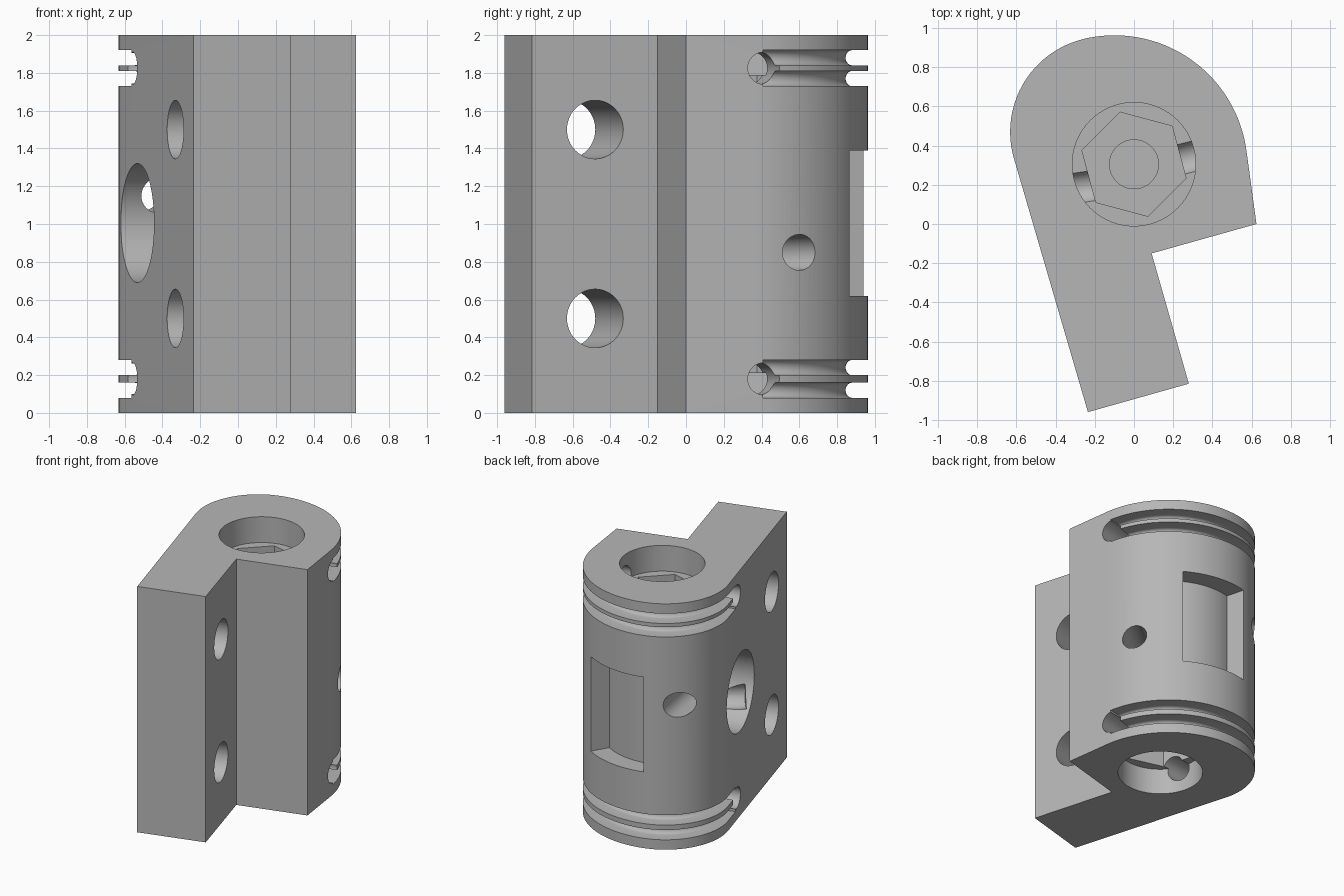
import bpy, bmesh
from math import sin, cos, pi, radians
from mathutils import Vector

if "Cube" in bpy.data.objects:
    bpy.data.objects.remove(bpy.data.objects["Cube"])

grey = bpy.data.materials.new("plain_grey")
grey.use_nodes = True
grey.diffuse_color = (0.47, 0.47, 0.47, 1)
grey.node_tree.nodes["Principled BSDF"].inputs["Base Color"].default_value = (0.47, 0.47, 0.47, 1)

TILT = radians(16)
ACROSS = Vector((cos(TILT), sin(TILT), 0))
BIG, BIG_R = Vector((-0.10, 0.283)), 0.68
SMALL, SMALL_R = Vector((-0.145, 0.47)), 0.487
BORE = Vector((0, 0.305, 0))


def make_object(name, bm):
    bmesh.ops.recalc_face_normals(bm, faces=bm.faces)
    mesh = bpy.data.meshes.new(name)
    bm.to_mesh(mesh)
    bm.free()
    obj = bpy.data.objects.new(name, mesh)
    bpy.context.collection.objects.link(obj)
    mesh.materials.append(grey)
    return obj


def loft(name, rings):
    """Join closed rings of equal length and cap both ends."""
    bm = bmesh.new()
    loops = [[bm.verts.new(p) for p in ring] for ring in rings]
    n = len(loops[0])
    for a, b in zip(loops, loops[1:]):
        for i in range(n):
            j = (i + 1) % n
            bm.faces.new((a[i], a[j], b[j], b[i]))
    bm.faces.new(loops[0])
    bm.faces.new(loops[-1])
    return make_object(name, bm)


def prism(name, outline, low, high):
    return loft(name, [[(p[0], p[1], z) for p in outline] for z in (low, high)])


def rod(name, start, end, radius, sides=64, turn=0):
    """Straight cylinder between two points."""
    start, end = Vector(start), Vector(end)
    axis = (end - start).normalized()
    side = Vector((1, 0, 0)) if abs(axis.z) > 0.9 else axis.cross(Vector((0, 0, 1))).normalized()
    other = axis.cross(side)
    ring = [radius * (cos(turn + 2 * pi * i / sides) * side + sin(turn + 2 * pi * i / sides) * other)
            for i in range(sides)]
    return loft(name, [[start + p for p in ring], [end + p for p in ring]])


def arc(centre, radius, first, last, steps=38):
    """Points on an arc, each with its outward normal."""
    result = []
    for i in range(steps + 1):
        a = radians(first + (last - first) * i / steps)
        n = Vector((cos(a), sin(a)))
        result.append((centre + n * radius, n))
    return result


# Main body: rounded head with an offset leg
head = arc(BIG, BIG_R, 8, 103) + arc(SMALL, SMALL_R, 103, 196)[1:]
outline = [(-0.235, -0.96), (0.28, -0.815), (0.09, -0.15), (0.625, 0)]
body = prism("joint_body", outline + [p for p, n in head], 0, 2)

cutters = []

# Stepped centre bore, mirrored at top and bottom
for face, s in ((2, -1), (0, 1)):
    for radius, depth, sides in ((0.315, 0.21, 96), (0.275, 0.4, 6), (0.125, 0.52, 48)):
        start = BORE + Vector((0, 0, face - s * 0.1))
        end = BORE + Vector((0, 0, face + s * depth))
        turn = s * radians(45) if sides == 6 else 0
        cutters.append(rod("bore_cutter", start, end, radius, sides, turn))

# Cable grooves round the head, with an entry hole at each end
left_end = (Vector((-0.563, 0.17)), Vector((-cos(TILT), -sin(TILT))))
path = [(p, n) for p, n in head if p.y > 0.40 or p.x < 0] + [left_end]
section = [(0.05, -0.04), (0.05, 0.04)]
section += [(-0.085 - 0.033 * sin(radians(t)), 0.04 * cos(radians(t))) for t in range(0, 181, 20)]
for z in (0.12, 0.24, 1.77, 1.88):
    rings = [[(*(p + n * d), z + h) for d, h in section] for p, n in path]
    cutters.append(loft("groove_cutter", rings))
for z in (0.18, 1.825):
    cutters.append(rod("cable_hole_cutter", (0.66, 0.435, z), (0.2, 0.32, z), 0.085))
    cutters.append(rod("cable_hole_cutter", (-0.66, 0.13, z), (-0.18, 0.20, z), 0.085))

# Two bolt holes through the leg
for z in (0.5, 1.5):
    middle = Vector((-0.073, -0.555, z))
    cutters.append(rod("bolt_hole_cutter", middle - ACROSS * 0.5, middle + ACROSS * 0.5, 0.155))

# Large side socket and the two oblique passages into it
mouth = Vector((-0.53, 0.06, 1.005))
cutters.append(rod("socket_cutter", mouth - ACROSS * 0.2, mouth + ACROSS * 0.5, 0.315, 96))
cutters.append(rod("passage_cutter", (0.69, 0.76, 0.85), (-0.42, -0.17, 0.85), 0.095))
cutters.append(rod("passage_cutter", (-0.535, 1.0, 1.18), (-0.37, 0.15, 1.15), 0.1))

# Curved rectangular pocket in the back
pocket = [p for p, n in arc(BIG, 0.53, 59, 105)] + [p for p, n in arc(BIG, 0.8, 105, 59)]
cutters.append(prism("pocket_cutter", pocket, 0.62, 1.39))

# Cut everything out of the body
bpy.context.view_layer.objects.active = body
for cutter in cutters:
    cutter.hide_render = True
    cut = body.modifiers.new("cut", "BOOLEAN")
    cut.operation = "DIFFERENCE"
    cut.solver = "EXACT"
    cut.object = cutter
    bpy.ops.object.modifier_apply(modifier=cut.name)
    bpy.data.objects.remove(cutter)

# Smooth the curved walls and keep edges sharp
bpy.ops.object.select_all(action="DESELECT")
body.select_set(True)
bpy.ops.object.shade_smooth_by_angle(angle=radians(25))
